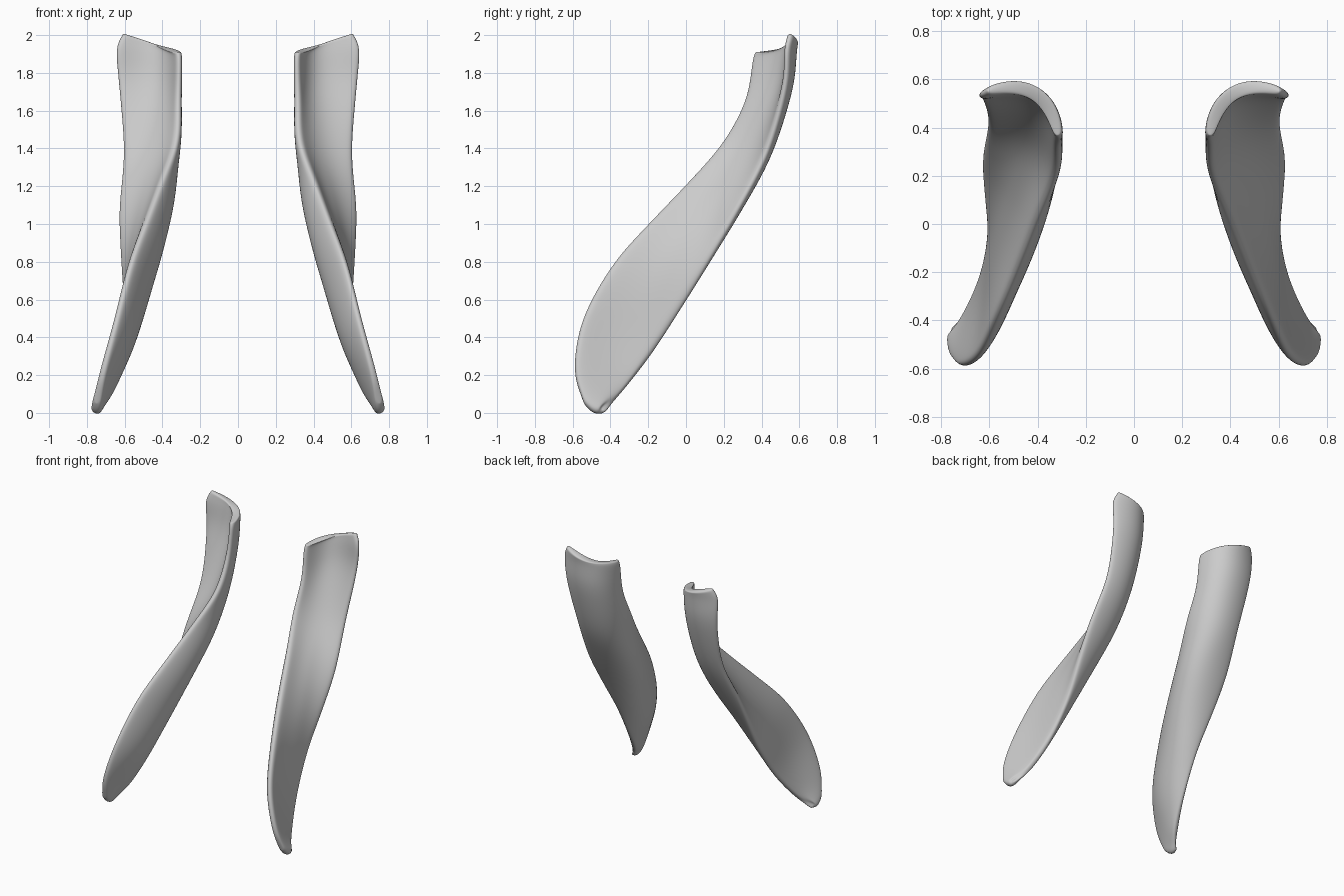
import bpy, bmesh
from math import cos, sin, pi
from mathutils import Vector

cube = bpy.data.objects.get("Cube")
if cube:
    bpy.data.objects.remove(cube, do_unlink=True)

# One plain grey material
grey = bpy.data.materials.new("light_grey")
grey.use_nodes = True
grey.diffuse_color = (0.6, 0.6, 0.6, 1)
grey.node_tree.nodes["Principled BSDF"].inputs["Base Color"].default_value = (0.6, 0.6, 0.6, 1)

# Cross-sections from tip to top: front edge, middle, back edge, how far the hollow is filled
SECTIONS = [
    [(.75, -.54, .05), (.76, -.485, .0), (.76, -.44, .015), 0],
    [(.715, -.59, .23), (.685, -.45, .16), (.68, -.34, .11), .2],
    [(.645, -.545, .5), (.575, -.35, .38), (.625, -.18, .32), .6],
    [(.57, -.385, .79), (.485, -.15, .65), (.605, -.02, .58), .8],
    [(.485, -.18, 1.02), (.42, .03, .88), (.62, .125, .82), .8],
    [(.405, .02, 1.23), (.38, .22, 1.12), (.63, .275, 1.08), .7],
    [(.325, .2, 1.44), (.385, .39, 1.38), (.605, .425, 1.38), .45],
    [(.315, .315, 1.66), (.4, .51, 1.7), (.63, .52, 1.72), .15],
    [(.31, .35, 1.86), (.41, .54, 1.9), (.645, .53, 1.92), 0],
    [(.315, .365, 1.91), (.415, .545, 1.945), (.61, .55, 2.01), 0],
]
HALF = 0.03
ACROSS = 12
STEPS = 3


def arc(section, t):
    """Smooth curve through the three points of a section."""
    a, m, c = (Vector(p) for p in section[:3])
    return a * (1 - t) * (1 - 2 * t) + m * 4 * t * (1 - t) + c * t * (2 * t - 1)


def along(points, u):
    """Smooth curve through a list of points."""
    i = min(int(u), len(points) - 2)
    f = u - i
    p, q = points[i], points[i + 1]
    before = points[i - 1] if i else p * 2 - q
    after = points[i + 2] if i + 2 < len(points) else q * 2 - p
    return (p * 2 + (q - before) * f + (before * 2 - p * 5 + q * 4 - after) * f ** 2
            + (p * 3 - before - q * 3 + after) * f ** 3) / 2


def loop_points(index):
    """Closed outline of one section: outer side first, then back along the hollow side."""
    section = SECTIONS[index]
    below = SECTIONS[max(index - 1, 0)]
    above = SECTIONS[min(index + 1, len(SECTIONS) - 1)]
    points = []
    for k in range(2 * ACROSS):
        angle = pi * k / ACROSS
        t = (1 - cos(angle)) / 2
        run = arc(above, t) - arc(below, t)
        width = arc(section, t + 0.01) - arc(section, t - 0.01)
        outward = run.cross(width).normalized()
        point = arc(section, t)
        offset = outward * HALF * abs(sin(angle)) ** 0.5
        if k > ACROSS:
            chord = Vector(section[0]).lerp(Vector(section[2]), t)
            point = point.lerp(chord, section[3])
            offset = -offset
        points.append(point + offset)
    return points


def build_band(name, side):
    """Curved, partly filled band that twists from the tip to the top."""
    bm = bmesh.new()
    rails = list(zip(*(loop_points(i) for i in range(len(SECTIONS)))))
    count = len(rails)
    rows = []
    for j in range((len(SECTIONS) - 1) * STEPS + 1):
        row = []
        for rail in rails:
            p = along(rail, j / STEPS)
            row.append(bm.verts.new((p.x * side, p.y, p.z)))
        rows.append(row)
    for low, high in zip(rows, rows[1:]):
        for k in range(count):
            n = (k + 1) % count
            bm.faces.new([low[k], low[n], high[n], high[k]])

    # Caps bridge the outer side to the hollow side
    for row in (rows[0], rows[-1]):
        for k in range(ACROSS):
            corners = [row[k], row[k + 1], row[-k - 1], row[-k % count]]
            bm.faces.new(list(dict.fromkeys(corners)))
    bmesh.ops.recalc_face_normals(bm, faces=bm.faces)
    mesh = bpy.data.meshes.new(name)
    bm.to_mesh(mesh)
    bm.free()
    mesh.materials.append(grey)
    mesh.shade_smooth()
    band = bpy.data.objects.new(name, mesh)
    bpy.context.collection.objects.link(band)

    # Soft rounded rims
    soft = band.modifiers.new("rounding", 'SUBSURF')
    soft.levels = soft.render_levels = 2


build_band("left_band", 1)
build_band("right_band", -1)
